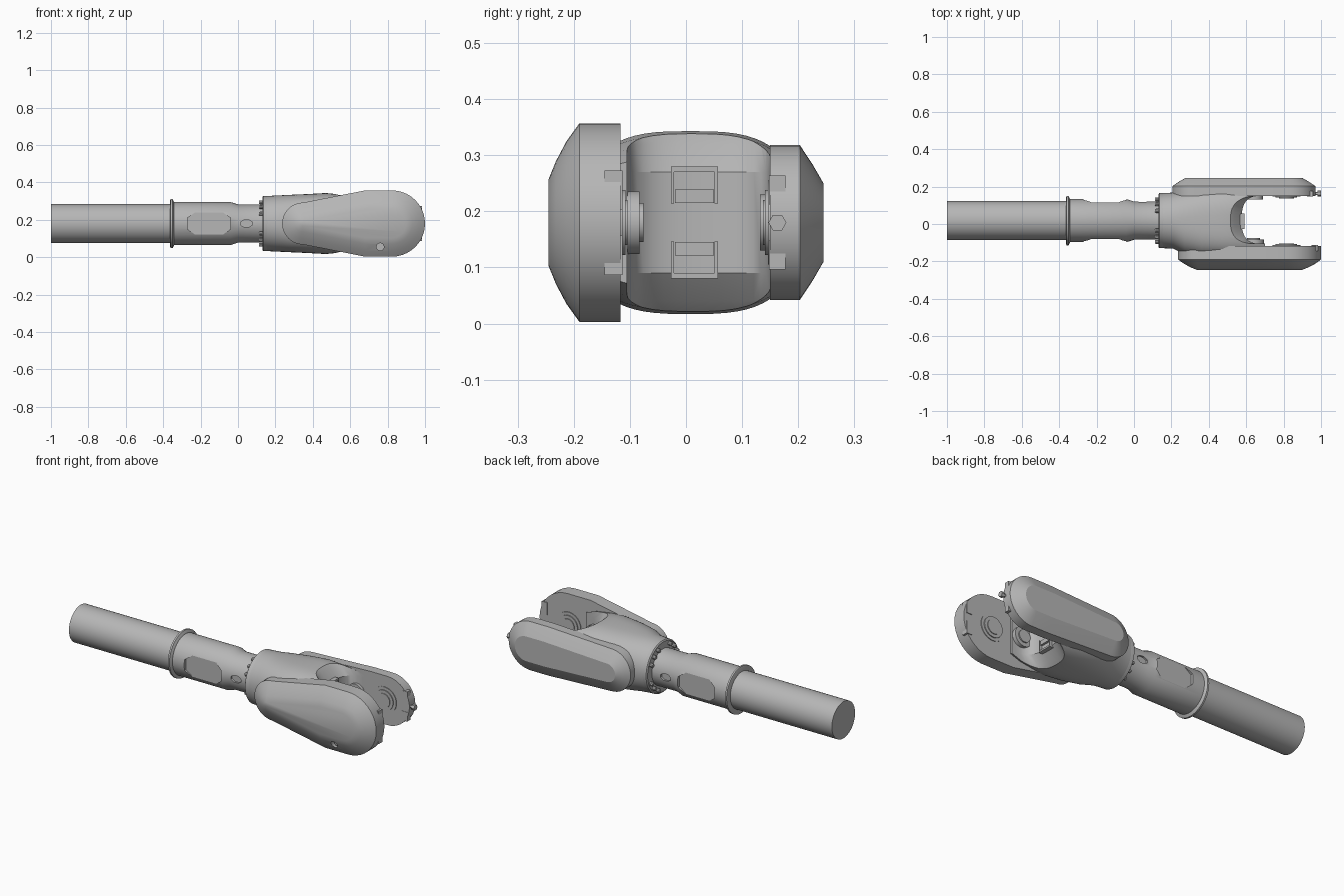
import bpy, bmesh, math
from mathutils import Matrix, Vector

if "Cube" in bpy.data.objects:
    bpy.data.objects.remove(bpy.data.objects["Cube"])

CY, CZ = 0.018, 0.18          # shaft axis
GREY = (0.47, 0.47, 0.47, 1)
metal = bpy.data.materials.new("grey metal")
metal.use_nodes = True
metal.diffuse_color = GREY
metal.node_tree.nodes["Principled BSDF"].inputs["Base Color"].default_value = GREY


def loft(name, rings, smooth=True):
    """Skin a list of equal-length point rings and cap both ends."""
    bm = bmesh.new()
    loops = [[bm.verts.new(p) for p in ring] for ring in rings]
    for a, b in zip(loops, loops[1:]):
        for i in range(len(a)):
            j = (i + 1) % len(a)
            bm.faces.new((a[i], a[j], b[j], b[i]))
    bm.faces.new(loops[0][::-1])
    bm.faces.new(loops[-1])
    bmesh.ops.recalc_face_normals(bm, faces=bm.faces)
    mesh = bpy.data.meshes.new(name)
    bm.to_mesh(mesh)
    bm.free()
    mesh.materials.append(metal)
    ob = bpy.data.objects.new(name, mesh)
    bpy.context.collection.objects.link(ob)
    if smooth:
        soften(ob)
    return ob


def soften(ob):
    bpy.ops.object.select_all(action="DESELECT")
    ob.select_set(True)
    bpy.context.view_layer.objects.active = ob
    bpy.ops.object.shade_smooth_by_angle(angle=math.radians(25))


def oval(x, ry, rz, n=2, count=64, cy=CY, cz=CZ):
    """Superellipse ring across the x axis."""
    ring = []
    for i in range(count):
        a = math.tau * i / count
        c, s = math.cos(a), math.sin(a)
        ring.append((x, cy + ry * math.copysign(abs(c) ** (2 / n), c),
                     cz + rz * math.copysign(abs(s) ** (2 / n), s)))
    return ring


def lathe(name, profile, count=64, cy=CY, cz=CZ):
    return loft(name, [oval(x, r, r, 2, count, cy, cz) for x, r in profile])


def disc(name, x, z, r, y0, y1, count=40, rz=None):
    """Disc or oval facing along y."""
    rz = rz or r
    def ring(y):
        return [(x + r * math.cos(math.tau * (i + .5) / count), y,
                 z + rz * math.sin(math.tau * (i + .5) / count)) for i in range(count)]
    return loft(name, [ring(y0), ring(y1)])


def box(name, lo, hi):
    (x0, y0, z0), (x1, y1, z1) = lo, hi
    flat = [(x0, y0), (x1, y0), (x1, y1), (x0, y1)]
    return loft(name, [[(x, y, z) for x, y in flat] for z in (z0, z1)], False)


def cut(ob, cutters):
    for c in cutters:
        m = ob.modifiers.new("cut", "BOOLEAN")
        m.operation, m.solver, m.object = "DIFFERENCE", "EXACT", c
    dg = bpy.context.evaluated_depsgraph_get()
    mesh = bpy.data.meshes.new_from_object(ob.evaluated_get(dg))
    ob.modifiers.clear()
    ob.data = mesh
    for c in cutters:
        bpy.data.objects.remove(c)
    soften(ob)


def arm(name, x0, r0, xm, x1, r1, steps):
    """Tapered capsule plate whose outline shrinks over (y, inset) steps."""
    n = 20
    def ring(y, d):
        pts = []
        for i in range(n + 1):
            a = math.pi * (i / n - .5)
            pts.append((x1 + (r1 - d) * math.cos(a), y, CZ + (r1 - d) * math.sin(a)))
        pts.append((xm, y, CZ + r1 - d))
        for i in range(n + 1):
            a = math.pi * (i / n + .5)
            pts.append((x0 + (r0 - d) * math.cos(a), y, CZ + (r0 - d) * math.sin(a)))
        pts.append((xm, y, CZ - r1 + d))
        return pts
    return loft(name, [ring(y, d) for y, d in steps])


# Shaft and sleeve
lathe("shaft_tube", [(-1, .104), (-.34, .104)])
lathe("sleeve_flange", [(-.363, .125), (-.36, .132), (-.35, .132), (-.343, .118)])
sleeve = lathe("sleeve", [(-.35, .115), (-.04, .115), (0, .102), (.14, .102)])
cutters = []
for side in (-1, 1):
    # long octagonal flats and a small window behind them
    outline = [(-.27, .03), (-.225, .063), (-.085, .063), (-.04, .03)]
    outline += [(x, -z) for x, z in reversed(outline)]
    cutters.append(loft("flat_cutter", [[(x, CY + side * d, CZ + z) for x, z in outline]
                                        for d in (.098, .2)], False))
    cutters.append(disc("window_cutter", .045, CZ, .034, CY + side * .09, CY + side * .2, 8, .021))
cut(sleeve, cutters)

# Collar with its ring of bolts
lathe("collar", [(.13, .14), (.135, .147), (.2, .148), (.22, .14)])
for quadrant in range(4):
    for step in (-20, 0, 20):
        a = math.radians(45 + 90 * quadrant + step)
        lathe("collar_bolt", [(.113, .009), (.117, .011), (.135, .011)], 10,
              CY + .125 * math.cos(a), CZ + .125 * math.sin(a))

# Fork body, hollowed by a saddle-shaped gap
body = loft("fork_body", [oval(x, ry, rz, n, cy=cy) for x, ry, rz, n, cy in (
    (.15, .147, .147, 2, CY), (.21, .15, .15, 2.1, CY), (.27, .172, .153, 2.4, .01),
    (.36, .188, .157, 2.7, .008), (.47, .19, .163, 3, .008), (.55, .188, .155, 3.2, .008),
    (.64, .186, .138, 3.4, .008), (.7, .184, .115, 3.4, .008))])


def gap_ring(dz, tip):
    mid, half = .0225, .1275
    pts = [(1.2, mid - half), (1.2, mid + half)]
    for i in range(17):
        a = math.pi * (.5 + i / 16)
        c, s = math.cos(a), math.sin(a)
        pts.append((tip + .1 + .1 * math.copysign(abs(c) ** .75, c),
                    mid + half * math.copysign(abs(s) ** .75, s), CZ + dz))
    return [(p[0], p[1], CZ + dz) for p in pts]


gap = loft("gap_cutter", [gap_ring(dz, tip) for dz, tip in (
    (-.2, .47), (-.14, .535), (-.09, .575), (.09, .575), (.14, .535), (.2, .47))])
cut(body, [gap])

# Two unequal fork arms
front_arm = arm("front_arm", .348, .112, .68, .823, .177,
                [(-.117, 0), (-.19, 0), (-.213, .032), (-.232, .068), (-.245, .1)])
rear_arm = arm("rear_arm", .325, .12, .72, .832, .138,
               [(.15, 0), (.203, 0), (.226, .035), (.245, .068)])
cut(front_arm, [disc("hole_cutter", .76, .055, .02, -.3, -.196, 20)])
disc("front_arm_bolt", .76, .055, .014, -.204, -.19, 6)
disc("front_arm_cap", .825, CZ, .082, -.238, -.22)

# Bearing faces on the inner sides
for label, y, d in (("front", -.117, 1), ("rear", .15, -1)):
    x = .815
    disc(label + "_bearing_rim", x, CZ, .075, y - d * .01, y + d * .004)
    disc(label + "_bearing", x, CZ, .058, y - d * .01, y + d * .009)
    disc(label + "_bearing_core", x, CZ, .04, y - d * .01, y + d * .013)
disc("front_hub", .64, CZ, .056, -.12, -.083)
disc("front_hub_core", .64, CZ, .035, -.12, -.076)
disc("rear_hub", .64, CZ, .05, .155, .132)

# End stops at the arm tips
for side in (-1, 1):
    z = CZ + side * .058
    box("front_stop", (.95, -.145, z - .035), (.984, -.113, z + .035))
    box("rear_stop", (.925, .148, z - .026), (.958, .177, z + .026))
lathe("rear_tip_bolt", [(.95, .009), (.982, .009), (.982, .016), (1, .016)], 6, .163, CZ)

# Square latches in the saddle
for side in (-1, 1):
    z = CZ + side * .067
    box("latch_back", (.5, -.027, z - .033), (.56, .057, z + .033))
    for y in (-.027, .051):
        box("latch_side", (.53, y, z - .033), (.592, y + .006, z + .033))
    box("latch_lip", (.53, -.027, z + side * .028 - .005), (.592, .057, z + side * .028 + .005))
    box("latch_block", (.53, -.02, z - side * .02 - .012), (.588, .05, z - side * .02 + .012))
